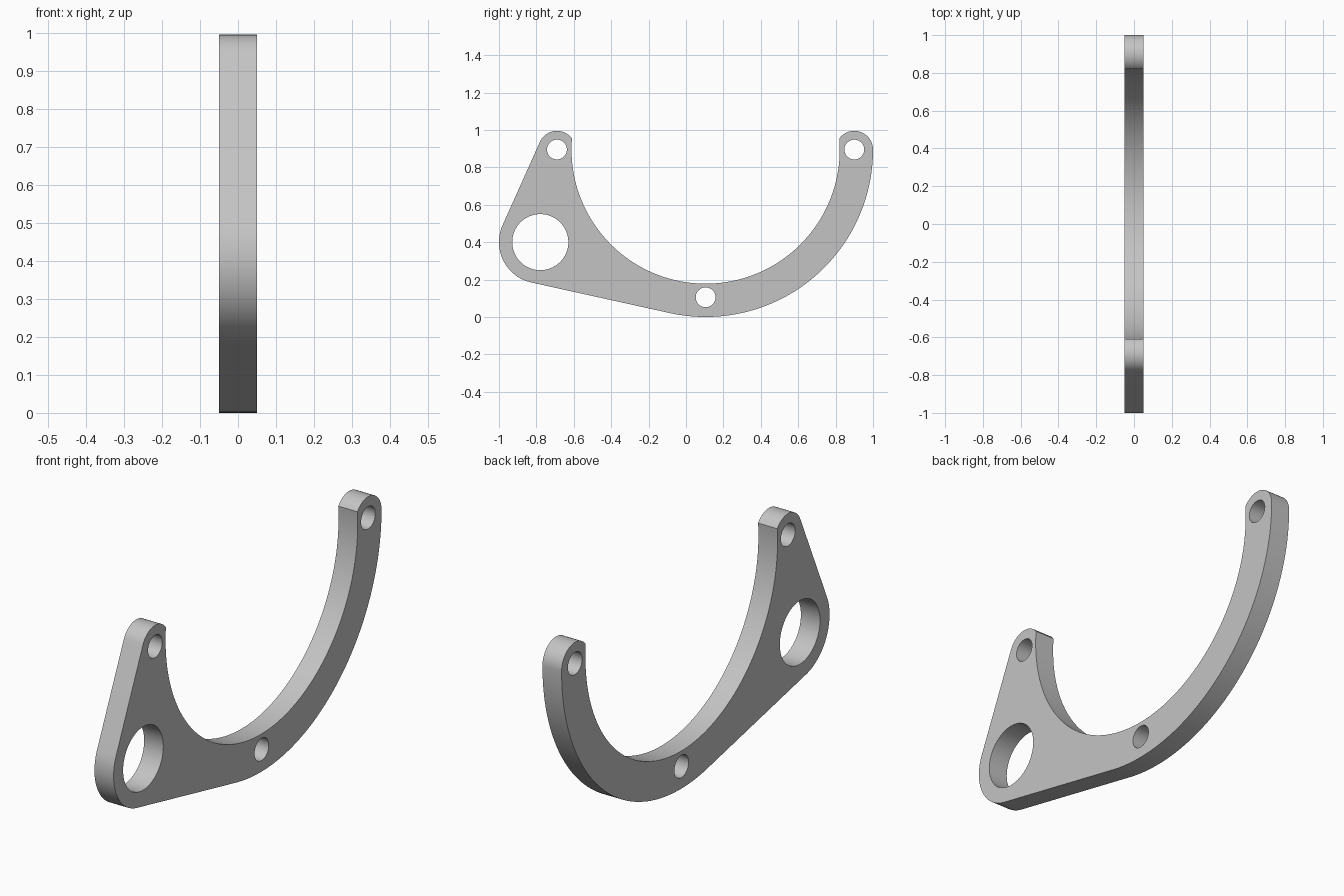
import bpy, bmesh
from math import pi, cos, sin, acos, atan2, hypot, sqrt
from mathutils import Matrix

cube = bpy.data.objects.get("Cube")
if cube:
    bpy.data.objects.remove(cube, do_unlink=True)

# Main circles of the plate: centre and radius in the (y, z) plane
RIM_C, RIM_R, BORE_R = (0.105, 0.895), 0.895, 0.717
EAR_R, HALF_THICK = 0.1, 0.05
EAR_D = RIM_R - EAR_R
BACK_EAR = (RIM_C[0] + EAR_D, RIM_C[1])
FRONT_EAR = (RIM_C[0] - EAR_D, RIM_C[1])
BOSS_C, BOSS_R, BOSS_HOLE_R = (-0.779, 0.4), 0.221, 0.15
BOLT_R = 0.053


def arc(centre, radius, start, end, steps):
    return [(centre[0] + radius * cos(start + (end - start) * i / steps),
             centre[1] + radius * sin(start + (end - start) * i / steps))
            for i in range(steps + 1)]


def tangent_angle(c1, r1, c2, r2):
    """Angle of the outward normal shared by two circles on their outer tangent."""
    dy, dz = c2[0] - c1[0], c2[1] - c1[1]
    return atan2(dz, dy) - acos((r1 - r2) / hypot(dy, dz))


# Where the ear circles meet the inner bore
along = (EAR_D ** 2 + BORE_R ** 2 - EAR_R ** 2) / (2 * EAR_D)
rise = sqrt(BORE_R ** 2 - along ** 2)
bore_a = atan2(rise, along)
ear_a = atan2(rise, EAR_D - along)

# Tangents joining the ear, boss and rim
upper = tangent_angle(FRONT_EAR, EAR_R, BOSS_C, BOSS_R) % (2 * pi)
lower = tangent_angle(BOSS_C, BOSS_R, RIM_C, RIM_R) % (2 * pi)

outline = arc(RIM_C, RIM_R, lower - 2 * pi, 0, 64)
outline += arc(BACK_EAR, EAR_R, 0, pi - ear_a, 24)[1:]
outline += arc(RIM_C, BORE_R, bore_a, -pi - bore_a, 112)[1:]
outline += arc(FRONT_EAR, EAR_R, ear_a, upper, 24)[1:]
outline += arc(BOSS_C, BOSS_R, upper, lower, 36)

# Bolt holes and the large boss hole
loops = [outline, arc(BOSS_C, BOSS_HOLE_R, 0, 2 * pi, 64)[:-1]]
for centre in (FRONT_EAR, BACK_EAR, (RIM_C[0], RIM_C[1] - EAR_D + 0.005)):
    loops.append(arc(centre, BOLT_R, 0, 2 * pi, 40)[:-1])

# Filled, extruded profile
curve = bpy.data.curves.new("bracket_profile", "CURVE")
curve.dimensions = "2D"
curve.fill_mode = "BOTH"
curve.extrude = HALF_THICK
for loop in loops:
    spline = curve.splines.new("POLY")
    spline.points.add(len(loop) - 1)
    for point, (u, v) in zip(spline.points, loop):
        point.co = (u, v, 0, 1)
    spline.use_cyclic_u = True

bracket = bpy.data.objects.new("bracket_plate", curve)
bpy.context.collection.objects.link(bracket)
bpy.ops.object.select_all(action="DESELECT")
bracket.select_set(True)
bpy.context.view_layer.objects.active = bracket
bpy.ops.object.convert(target="MESH")
bracket = bpy.context.view_layer.objects.active
bracket.name = "bracket_plate"

# Weld caps to walls and stand the plate upright along y
bm = bmesh.new()
bm.from_mesh(bracket.data)
bmesh.ops.remove_doubles(bm, verts=bm.verts, dist=0.0002)
bm.transform(Matrix(((0, 0, 1, 0), (1, 0, 0, 0), (0, 1, 0, 0), (0, 0, 0, 1))))
bmesh.ops.recalc_face_normals(bm, faces=bm.faces)
bm.to_mesh(bracket.data)
bm.free()

# Plain grey material
grey = bpy.data.materials.new("plain grey")
grey.use_nodes = True
colour = (0.55, 0.55, 0.55, 1)
grey.diffuse_color = colour
grey.node_tree.nodes["Principled BSDF"].inputs["Base Color"].default_value = colour
bracket.data.materials.clear()
bracket.data.materials.append(grey)

bpy.ops.object.shade_smooth_by_angle(angle=pi / 6)
